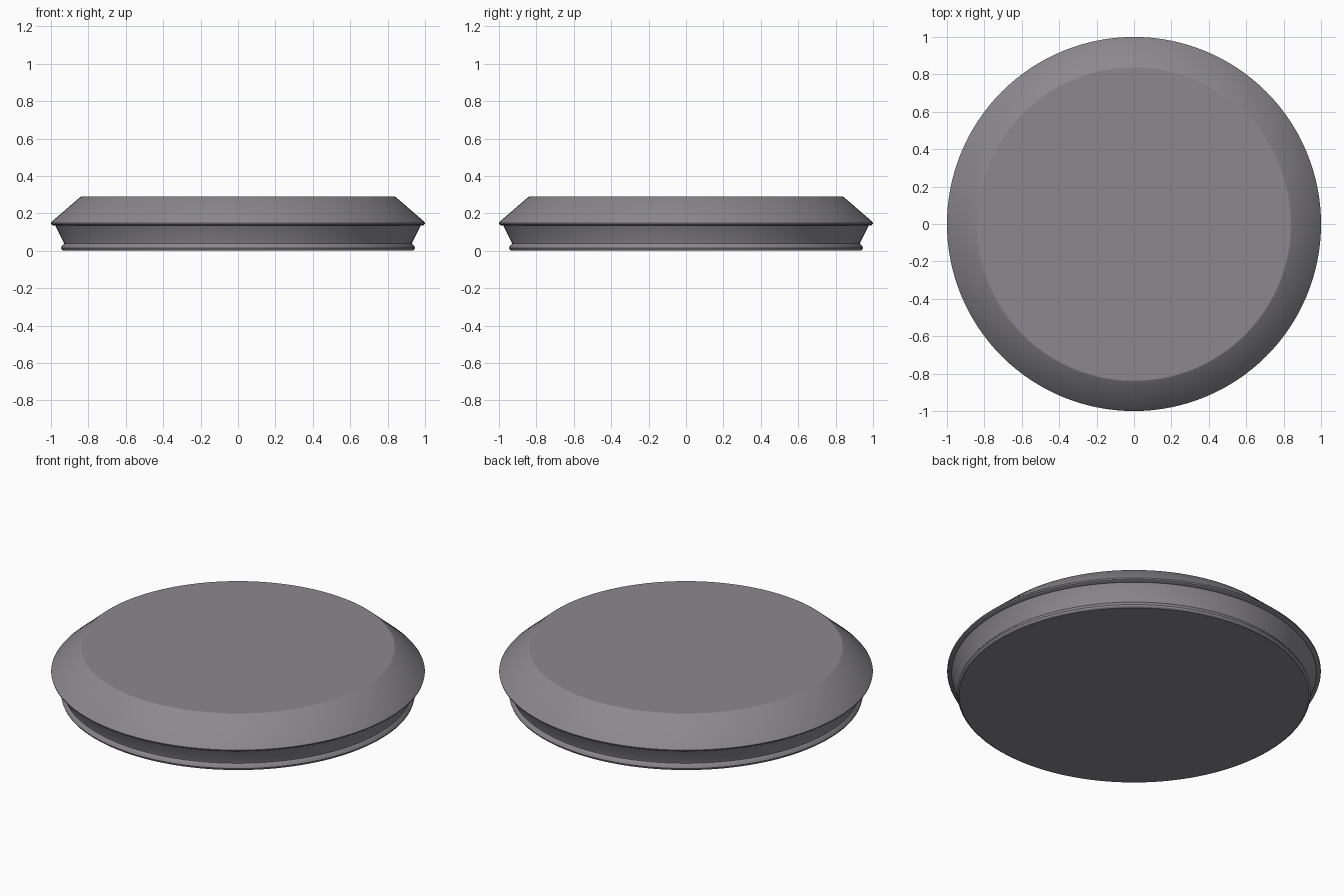
import bpy, bmesh, math

if "Cube" in bpy.data.objects:
    bpy.data.objects.remove(bpy.data.objects["Cube"])

# Flat grey colour for the whole disc
grey = bpy.data.materials.new("warm_grey")
grey.diffuse_color = (0.26, 0.25, 0.27, 1)
grey.use_nodes = True
grey.node_tree.nodes["Principled BSDF"].inputs["Base Color"].default_value = grey.diffuse_color

# Half profile (radius, height): foot lip, neck, flared wall, rim, bevel, flat top
profile = [(0.935, 0.0), (0.943, 0.006), (0.946, 0.014), (0.943, 0.024),
           (0.931, 0.038), (0.932, 0.046), (0.976, 0.134), (0.990, 0.136),
           (0.998, 0.141), (1.0, 0.148), (0.994, 0.157), (0.846, 0.285), (0.838, 0.289)]
SEG = 128

bm = bmesh.new()
rings = [[bm.verts.new((r * math.cos(2 * math.pi * i / SEG), r * math.sin(2 * math.pi * i / SEG), z))
          for i in range(SEG)] for r, z in profile]
for a, b in zip(rings, rings[1:]):
    for i in range(SEG):
        j = (i + 1) % SEG
        bm.faces.new((a[i], a[j], b[j], b[i]))
bm.faces.new(rings[0][::-1])
bm.faces.new(rings[-1])

mesh = bpy.data.meshes.new("round_lid")
bm.to_mesh(mesh)
bm.free()
mesh.materials.append(grey)
lid = bpy.data.objects.new("round_lid", mesh)
bpy.context.collection.objects.link(lid)

# Smooth round sides, sharp top and bottom edges
bpy.context.view_layer.objects.active = lid
lid.select_set(True)
bpy.ops.object.shade_smooth_by_angle(angle=math.radians(25))
